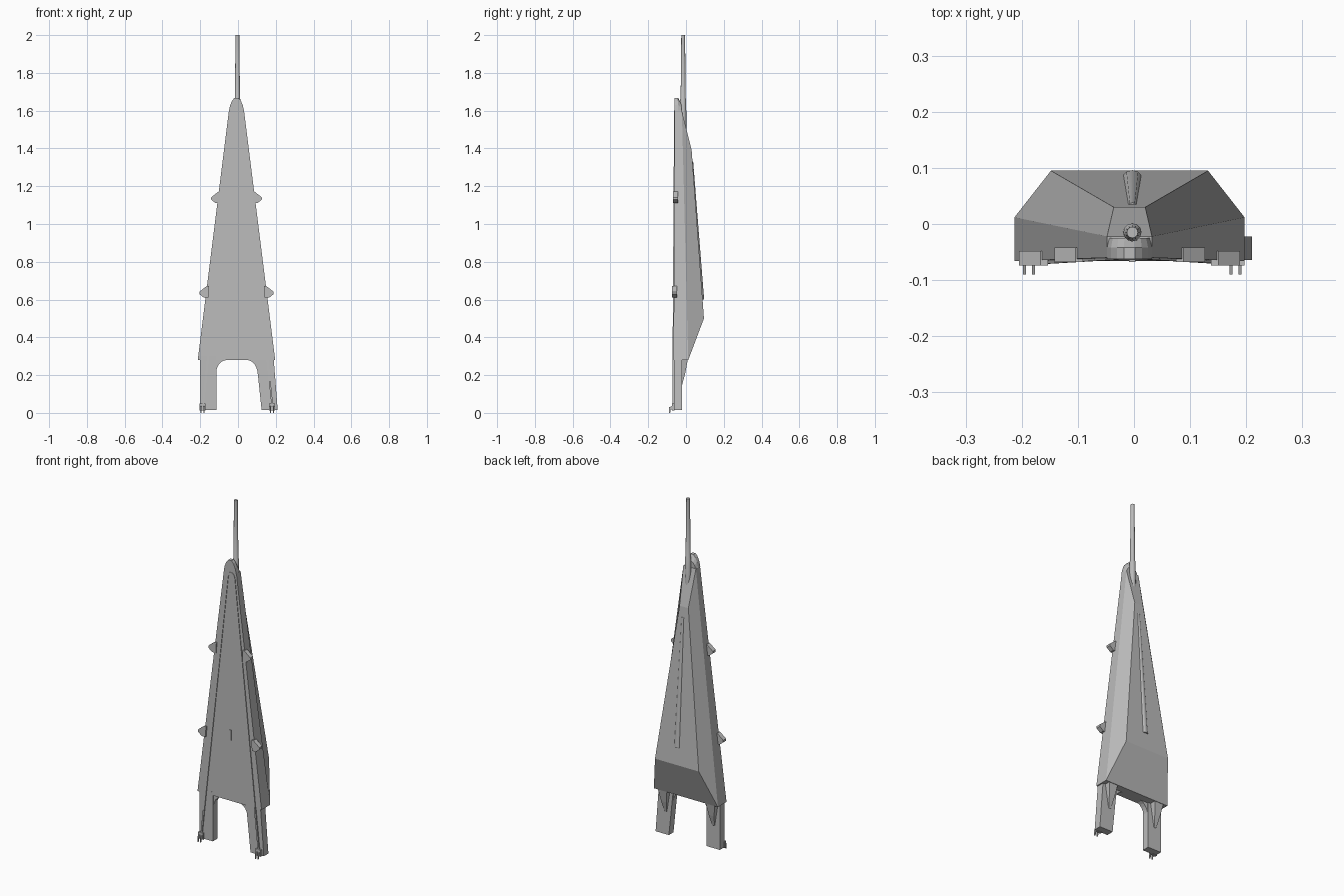
import bpy, bmesh, math
from mathutils import Vector

if "Cube" in bpy.data.objects:
    bpy.data.objects.remove(bpy.data.objects["Cube"])

CX = -0.008  # centre line of the hull

grey = bpy.data.materials.new("plain grey")
grey.diffuse_color = (0.5, 0.5, 0.5, 1)
grey.use_nodes = True
grey.node_tree.nodes["Principled BSDF"].inputs["Base Color"].default_value = grey.diffuse_color


def finish(name, bm, smooth=False):
    bmesh.ops.recalc_face_normals(bm, faces=bm.faces)
    me = bpy.data.meshes.new(name)
    bm.to_mesh(me)
    bm.free()
    me.materials.append(grey)
    ob = bpy.data.objects.new(name, me)
    bpy.context.collection.objects.link(ob)
    if smooth:
        bpy.context.view_layer.objects.active = ob
        ob.select_set(True)
        bpy.ops.object.shade_smooth_by_angle(angle=math.radians(40))
        ob.select_set(False)
    return ob


def loft(name, rings, smooth=False):
    """Closed skin through rings of equal length, capped at both ends."""
    bm = bmesh.new()
    vs = [[bm.verts.new(p) for p in r] for r in rings]
    n = len(vs[0])
    for a, b in zip(vs, vs[1:]):
        for i in range(n):
            j = (i + 1) % n
            bm.faces.new((a[i], a[j], b[j], b[i]))
    bm.faces.new(vs[0])
    bm.faces.new(vs[-1])
    return finish(name, bm, smooth)


def plate(name, pts, y0, y1):
    """Outline in x/z extruded along y."""
    return loft(name, [[(x, y, z) for x, z in pts] for y in (y0, y1)])


def box(name, x0, x1, y0, y1, z0, z1):
    return plate(name, [(x0, z0), (x1, z0), (x1, z1), (x0, z1)], y0, y1)


def rod(name, sections, sides):
    """Vertical-ish rod through (x, y, z, radius) sections."""
    turn = [2 * math.pi * i / sides for i in range(sides)]
    return loft(name, [[(x + r * math.cos(a), y + r * math.sin(a), z) for a in turn]
                       for x, y, z, r in sections], True)


# Hull: front outline, side edge outline, then the raised back panel
def quad(wb, zb, yb, wt, zt, yt):
    return [(CX - wb, yb, zb), (CX + wb, yb, zb), (CX + wt, yt, zt), (CX - wt, yt, zt)]


loft("hull", [quad(0.205, 0.28, -0.066, 0.04, 1.6, -0.06),
              quad(0.205, 0.28, 0.012, 0.04, 1.6, -0.022),
              quad(0.14, 0.5, 0.095, 0.028, 1.39, 0.03)])

# Rounded cap at the top of the front
cap = [(-0.04, 1.6), (0.04, 1.6), (0.033, 1.63), (0.022, 1.655), (0.01, 1.668),
       (-0.01, 1.668), (-0.022, 1.655), (-0.033, 1.63)]
loft("top_cap", [[(CX + x, -0.062, z) for x, z in cap],
                 [(CX + x, -0.042, z) for x, z in cap],
                 [(CX + x * 0.9, -0.025, 1.6 + (z - 1.6) * 0.55) for x, z in cap]])

# Mast with a collar sunk into the hull
rod("mast", [(-0.003, -0.015, 1.48, 0.017), (-0.003, -0.015, 1.66, 0.016),
             (-0.003, -0.015, 1.665, 0.0135), (-0.003, -0.015, 2.0, 0.010)], 12)

# Tapered rib half buried in the back
rod("back_rib", [(-0.003, 0.075, 0.6, 0.021), (-0.003, 0.029, 1.33, 0.009)], 12)

# Legs: the left one is upright, the right one splays out
plate("left_leg", [(-0.2, 0.015), (-0.115, 0.015), (-0.115, 0.3), (-0.2, 0.3)], -0.066, -0.024)
plate("right_leg", [(0.125, 0.015), (0.21, 0.015), (0.188, 0.3), (0.095, 0.3)], -0.064, -0.022)

# Arched brackets inside the legs and gussets behind them
for side, name, xi, xg in ((-1, "left", -0.118, -0.16), (1, "right", 0.105, 0.145)):
    arc = [(xi - side * 0.058 * (1 - math.cos(t)), 0.2 + 0.08 * math.sin(t))
           for t in [math.pi / 2 * k / 6 for k in range(7)]]
    corner = [(xi + side * 0.015, 0.285), (xi + side * 0.015, 0.2)]
    plate(name + "_arch_bracket", arc + corner, -0.06, -0.03)
    gusset = [(-0.03, 0.14), (-0.02, 0.15), (-0.004, 0.21), (0.01, 0.285), (-0.03, 0.285)]
    loft(name + "_rear_gusset", [[(xg + s * (0.006 + 0.16 * (z - 0.14)), y, z) for y, z in gusset]
                                 for s in (-1, 1)])


# Thin raised trim running from the feet up and over the front
def trim_path(shrink):
    pts = [(-0.19 + shrink, 0.02), (-0.027 + shrink, 1.56)]
    r = 0.027 - shrink
    pts += [(-r * math.cos(t), 1.56 + 1.5 * r * math.sin(t))
            for t in [math.pi * k / 8 for k in range(1, 8)]]
    return pts + [(0.027 - shrink, 1.56), (0.19 - shrink, 0.02)]


def trim_y(z):
    return -0.063 - 0.010 * (1.6 - z) / 1.6


bm = bmesh.new()
rows = []
for (xo, zo), (xi, zi) in zip(trim_path(0), trim_path(0.009)):
    rows.append([bm.verts.new((CX + 0.006 + x, trim_y(z) + d, z))
                 for x, z, d in ((xo, zo, 0), (xi, zi, 0), (xi, zi, 0.009), (xo, zo, 0.009))])
for a, b in zip(rows, rows[1:]):
    for i in range(4):
        bm.faces.new((a[i], a[(i + 1) % 4], b[(i + 1) % 4], b[i]))
bm.faces.new(rows[0])
bm.faces.new(rows[-1])
finish("front_trim", bm)

# Pointed lugs on both edges
for z, level in ((1.135, "upper"), (0.635, "lower")):
    w = 0.205 - (z - 0.28) * 0.125
    yc = -0.055 if level == "upper" else -0.061
    for s, side in ((-1, "left"), (1, "right")):
        shape = [(w - 0.012, z - 0.025), (w + 0.012, z - 0.025), (w + 0.036, z - 0.006),
                 (w + 0.036, z + 0.006), (w - 0.002, z + 0.036), (w - 0.015, z + 0.036)]
        plate(f"{level}_{side}_lug", [(CX + s * x, h) for x, h in shape], yc - 0.013, yc + 0.013)

# Foot claws
for xc, side in ((-0.187, "left"), (0.181, "right")):
    box(side + "_foot_block", xc - 0.016, xc + 0.016, -0.074, -0.06, 0.012, 0.05)
    for k, dx in enumerate((-0.008, 0.008)):
        x = xc + dx
        loft(f"{side}_claw_{k + 1}", [[(x + e, y, z) for y, z in
             ((-0.062, 0.04), (-0.09, 0.03), (-0.09, 0.0), (-0.084, 0.0), (-0.08, 0.018), (-0.062, 0.022))]
             for e in (-0.0025, 0.0025)])

# Small handle on the front panel
box("front_handle", -0.009, 0.003, -0.068, -0.06, 0.63, 0.69)
